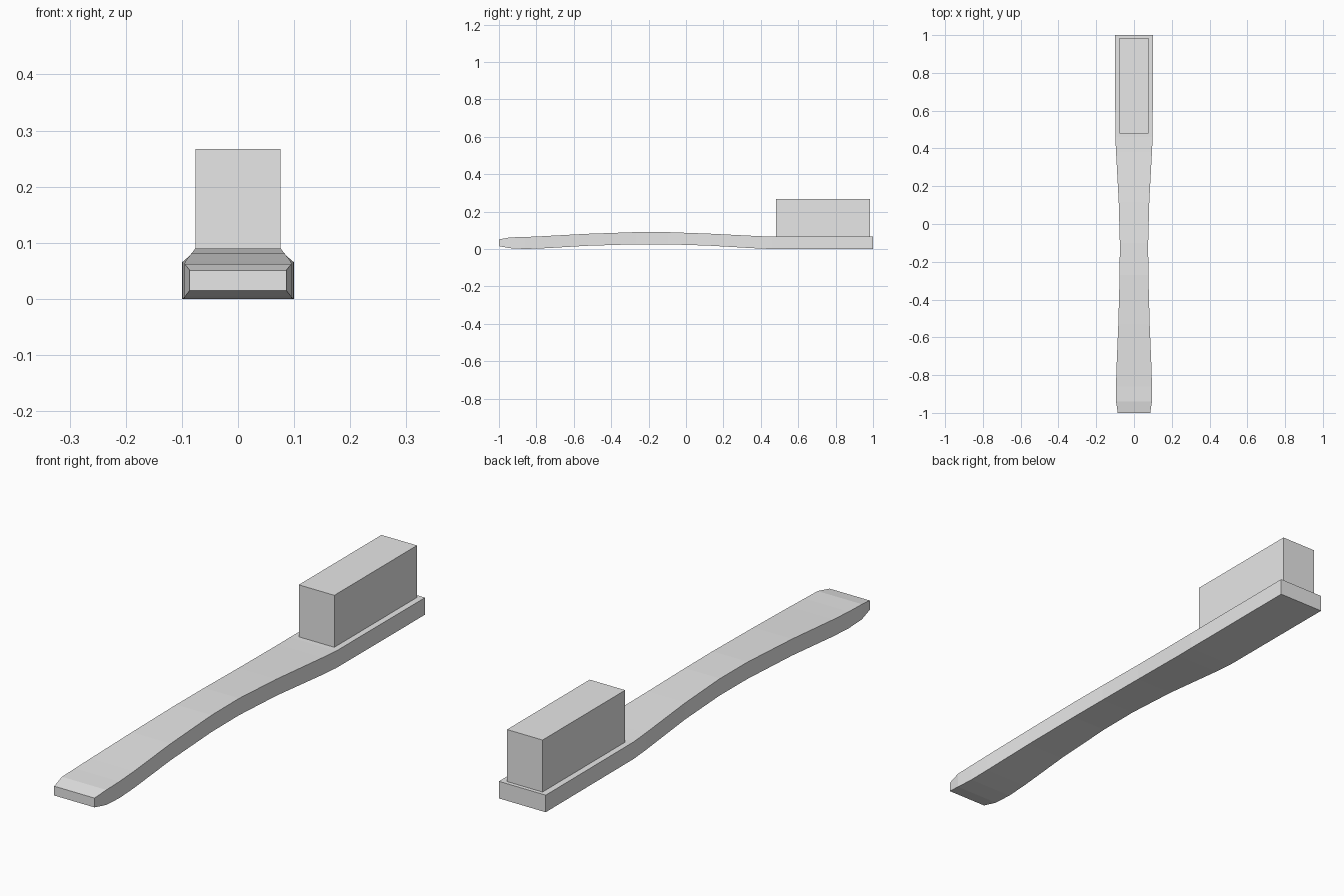
import bpy
import bmesh

cube = bpy.data.objects.get("Cube")
if cube:
    bpy.data.objects.remove(cube, do_unlink=True)

# Single plain grey for the whole brush
grey = bpy.data.materials.new("plain_grey")
grey.use_nodes = True
grey.diffuse_color = (0.8, 0.8, 0.8, 1)
grey.node_tree.nodes["Principled BSDF"].inputs["Base Color"].default_value = (0.8, 0.8, 0.8, 1)


def loft(name, sections):
    """Join rectangular sections (y, half width, bottom, top) into a closed bar."""
    bm = bmesh.new()
    rings = []
    for y, w, low, high in sections:
        corners = ((-w, low), (w, low), (w, high), (-w, high))
        rings.append([bm.verts.new((x, y, z)) for x, z in corners])
    for a, b in zip(rings, rings[1:]):
        for i in range(4):
            j = (i + 1) % 4
            bm.faces.new((a[i], a[j], b[j], b[i]))
    bm.faces.new(rings[0])
    bm.faces.new(rings[-1])
    bmesh.ops.recalc_face_normals(bm, faces=bm.faces)
    mesh = bpy.data.meshes.new(name)
    bm.to_mesh(mesh)
    bm.free()
    mesh.materials.append(grey)
    obj = bpy.data.objects.new(name, mesh)
    bpy.context.collection.objects.link(obj)
    return obj


# Arched, waisted handle running into the flat head
loft("handle", [
    (-1.0, 0.086, 0.015, 0.051),
    (-0.94, 0.095, 0.004, 0.062),
    (-0.86, 0.095, 0.0, 0.064),
    (-0.77, 0.093, 0.003, 0.068),
    (-0.53, 0.083, 0.017, 0.081),
    (-0.27, 0.076, 0.025, 0.09),
    (-0.1, 0.075, 0.025, 0.09),
    (0.12, 0.081, 0.018, 0.082),
    (0.38, 0.095, 0.003, 0.069),
    (0.46, 0.099, 0.0, 0.066),
    (1.0, 0.1, 0.0, 0.066),
])

# Solid block of bristles
loft("bristles", [(0.48, 0.076, 0.06, 0.267), (0.985, 0.076, 0.06, 0.267)])
